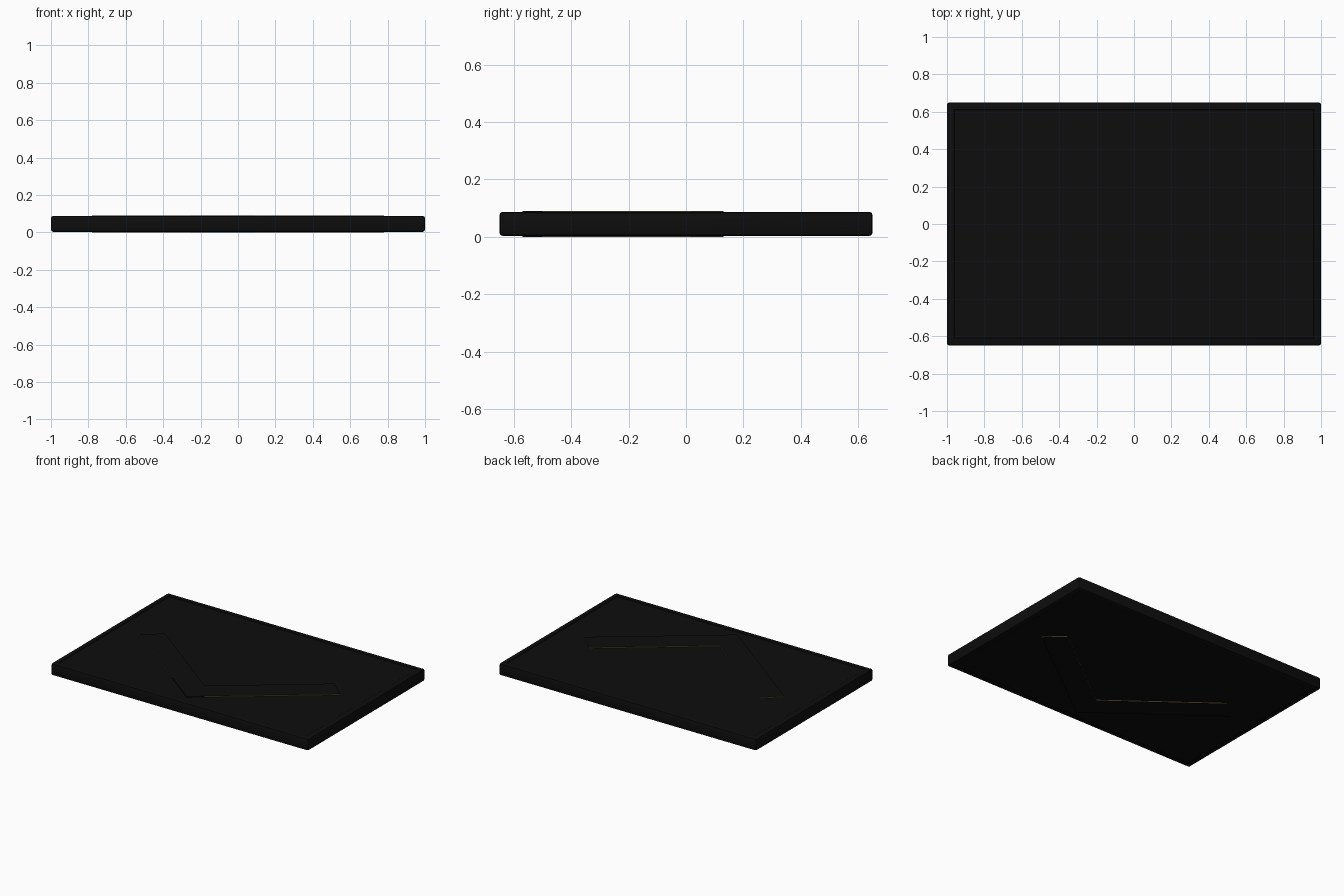
import bpy
import bmesh

cube = bpy.data.objects.get("Cube")
if cube:
    bpy.data.objects.remove(cube, do_unlink=True)


def make_material(name, colour):
    mat = bpy.data.materials.new(name)
    mat.use_nodes = True
    mat.diffuse_color = (*colour, 1)
    mat.node_tree.nodes["Principled BSDF"].inputs["Base Color"].default_value = (*colour, 1)
    return mat


def finish(bm, name, materials):
    bmesh.ops.recalc_face_normals(bm, faces=bm.faces)
    mesh = bpy.data.meshes.new(name)
    bm.to_mesh(mesh)
    bm.free()
    for mat in materials:
        mesh.materials.append(mat)
    obj = bpy.data.objects.new(name, mesh)
    bpy.context.collection.objects.link(obj)
    return obj


black = make_material("matte black", (0.004, 0.004, 0.004))
gold = make_material("dull gold", (0.13, 0.11, 0.04))

BOTTOM, TOP = 0.003, 0.087

# Slab: softened box with a shallow raised rim on both faces
bm = bmesh.new()
bmesh.ops.create_cube(bm, size=1)
bmesh.ops.scale(bm, vec=(2, 1.3, TOP - BOTTOM), verts=bm.verts)
bmesh.ops.translate(bm, vec=(0, 0, (TOP + BOTTOM) / 2), verts=bm.verts)
bmesh.ops.bevel(bm, geom=bm.edges[:], offset=0.012, segments=2,
                profile=0.5, affect='EDGES')
panels = [f for f in bm.faces if abs(f.normal.z) > 0.99 and f.calc_area() > 1]
bmesh.ops.inset_individual(bm, faces=panels, thickness=0.035, depth=0)
bmesh.ops.inset_individual(bm, faces=panels, thickness=0.006, depth=-0.003)
slab = finish(bm, "slab", [black])

# Chevron: passes through the slab, standing slightly proud on both sides
outline = [(-0.78, 0.02), (-0.25, -0.38), (0, -0.57), (0.09, -0.50),
           (0.78, 0.02), (0.66, 0.13), (0, -0.37), (-0.66, 0.13)]
bm = bmesh.new()
base = bm.faces.new([bm.verts.new((x, y, 0)) for x, y in outline])
raised = bmesh.ops.extrude_face_region(bm, geom=[base], use_keep_orig=True)
bmesh.ops.translate(bm, vec=(0, 0, 0.09),
                    verts=[v for v in raised["geom"] if isinstance(v, bmesh.types.BMVert)])
bm.normal_update()
# Gold edge walls, left black around the front tip
for face in bm.faces:
    centre = face.calc_center_median()
    if abs(face.normal.z) < 0.5 and centre.y > -0.42:
        face.material_index = 1
finish(bm, "chevron", [black, gold])

# Smooth the softened slab edges only
bpy.ops.object.select_all(action='DESELECT')
slab.select_set(True)
bpy.context.view_layer.objects.active = slab
bpy.ops.object.shade_smooth_by_angle()
